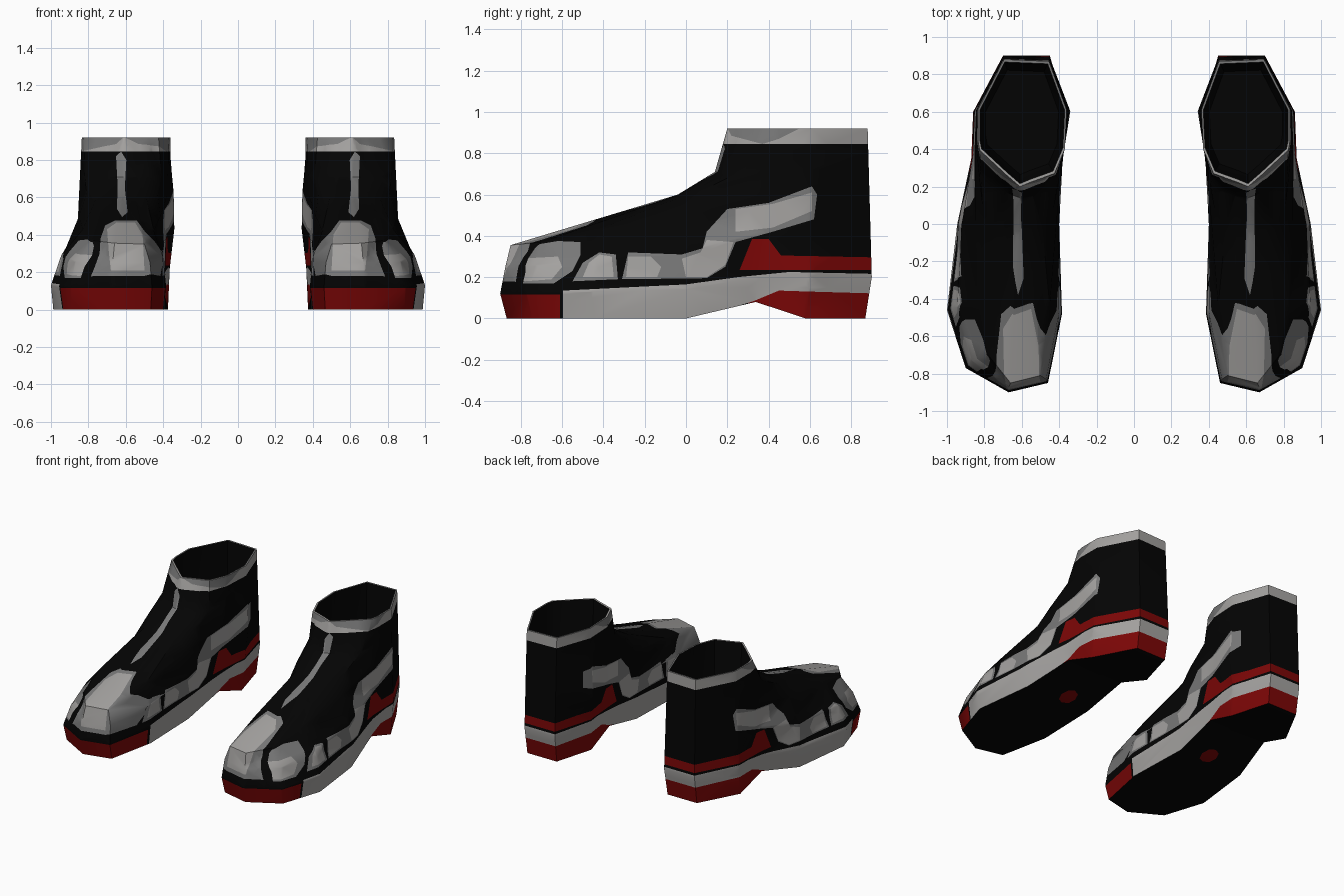
import bpy, bmesh, math
from mathutils import Vector

if "Cube" in bpy.data.objects:
    bpy.data.objects.remove(bpy.data.objects["Cube"])

BLACK, LIGHT, GREY, RED = range(4)
mats = []
for name, col in (("black", (.0012, .0012, .0012)), ("light_grey", (.37, .36, .35)),
                  ("mid_grey", (.19, .19, .19)), ("dark_red", (.2, .002, .002))):
    m = bpy.data.materials.new(name)
    m.diffuse_color = (*col, 1)
    m.use_nodes = True
    m.node_tree.nodes["Principled BSDF"].inputs["Base Color"].default_value = m.diffuse_color
    mats.append(m)

# Loop order: inner instep, inner ball, inner toe, tip, outer toe, outer ball, outer instep,
# then outer arch, outer ankle, outer heel, inner heel, inner ankle, inner arch
wide = [(.40, 0, .14), (.385, -.48, .13), (.46, -.85, .12), (.67, -.9, .12), (.90, -.77, .12),
        (1, -.46, .13), (.945, 0, .14), (.87, .35, .2), (.86, .6, .22), (.7, .9, .2),
        (.45, .9, .2), (.365, .6, .22), (.385, .35, .2)]
rim = [(.425, .27), (.48, .25), (.55, .225), (.61, .2), (.685, .265), (.755, .33), (.825, .395),
       (.835, .45), (.835, .61), (.695, .88), (.455, .87), (.36, .61), (.37, .4)]
rim = [(x, y, .92) for x, y in rim]
sole = [(.64 + (x - .64) * .965, y * .965, .08 if i in (7, 12) else 0)
        for i, (x, y, z) in enumerate(wide)]
# Front half of each upper level; the back half is blended from the wide loop to the rim
side = [(.40, 0, .33), (.40, -.47, .28), (.47, -.83, .25), (.67, -.875, .25), (.865, -.73, .26),
        (.945, -.44, .29), (.92, 0, .33)]
shoulder = [(.415, 0, .5), (.45, -.44, .42), (.50, -.81, .35), (.66, -.85, .355),
            (.78, -.70, .37), (.83, -.43, .43), (.85, 0, .5)]
instep = [(.43, .08, .62), (.49, -.02, .6), (.55, -.03, .6), (.62, -.04, .6), (.70, -.03, .6),
          (.76, -.02, .59), (.81, .08, .62)]
throat = [(.41, .25, .72), (.47, .18, .71), (.54, .15, .71), (.61, .14, .71), (.69, .17, .71),
          (.76, .21, .71), (.82, .28, .72)]


def level(front, t, bulge=0):
    back = [Vector(a).lerp(Vector(b), t) for a, b in zip(wide[7:], rim[7:])]
    back[4].x -= bulge  # inner ankle bone
    return front + [tuple(p) for p in back]


def inset(f, z):
    return [(.6 + (x - .6) * f, .56 + (y - .56) * f, z) for x, y, _ in rim]


loops = [sole, wide, level(side, .3, .023), level(shoulder, .58, .018), level(instep, .72, .008),
         level(throat, .85), rim, inset(.955, .92), inset(.92, .6), inset(.82, .32)]

# Boot shell: outside, rim, lining, insole and underside
bm = bmesh.new()
rings = [[bm.verts.new(p) for p in lp] for lp in loops]
n = len(wide)
for a, b in zip(rings, rings[1:]):
    for i in range(n):
        j = (i + 1) % n
        bm.faces.new((a[i], a[j], b[j], b[i]))
bm.faces.new(rings[-1])
s = rings[0]
bm.faces.new((s[2], s[3], s[4]))
for i, j in ((2, 4), (1, 5), (0, 6), (12, 7), (11, 8)):
    bm.faces.new((s[i], s[j], s[(j + 1) % n], s[(i - 1) % n]))
bmesh.ops.triangulate(bm, faces=bm.faces[:])
bmesh.ops.recalc_face_normals(bm, faces=bm.faces[:])


def outer(c, nn):
    return (c.x - .6) * nn.x + (c.y - .56) * nn.y > 0 and nn.z > -.55


def flank(c, nn):
    return outer(c, nn) and abs(nn.x) > .25


def outside_flank(c, nn):
    return outer(c, nn) and nn.x > .2


def inside_flank(c, nn):
    return outer(c, nn) and nn.x < -.3


def toe(c, nn):
    return outer(c, nn) and c.y < -.3


def front(c, nn):
    return outer(c, nn) and nn.y < -.05


def under(c, nn):
    return nn.z < -.55


def contains(poly, u, v):
    hit = False
    for (a, b), (c, d) in zip(poly, poly[1:] + poly[:1]):
        if (b > v) != (d > v) and u < (c - a) * (v - b) / (d - b) + a:
            hit = not hit
    return hit


def paint(axes, poly, mat, test):
    """Cut a flat outline into the faces that pass the test, then colour its inside."""
    i, j = axes
    lo = [min(p[k] for p in poly) for k in (0, 1)]
    hi = [max(p[k] for p in poly) for k in (0, 1)]

    def touched():
        out = []
        for f in bm.faces:
            us = [v.co[i] for v in f.verts]
            vs = [v.co[j] for v in f.verts]
            if (max(us) > lo[0] and min(us) < hi[0] and max(vs) > lo[1] and min(vs) < hi[1]
                    and test(f.calc_center_median(), f.normal)):
                out.append(f)
        return out

    for p, q in zip(poly, poly[1:] + poly[:1]):
        co, no = Vector((0, 0, 0)), Vector((0, 0, 0))
        co[i], co[j] = p
        no[i], no[j] = q[1] - p[1], p[0] - q[0]
        fs = touched()
        geom = fs + list({e for f in fs for e in f.edges}) + list({v for f in fs for v in f.verts})
        bmesh.ops.bisect_plane(bm, geom=geom, dist=1e-5, plane_co=co, plane_no=no.normalized())
        bm.normal_update()
    for f in touched():
        c = f.calc_center_median()
        if contains(poly, c[i], c[j]):
            f.material_index = mat


YZ, XZ, XY = (1, 2), (0, 2), (0, 1)
# Sole: toe bumper, heel block, midsole stripe, heel counter band
paint(YZ, [(-.95, -.1), (-.61, -.1), (-.61, .115), (-.95, .115)], RED, outer)
paint(YZ, [(.3, -.1), (.95, -.1), (.95, .15), (.3, .15)], RED, outer)
paint(YZ, [(-.595, -.05), (0, -.02), (.33, .085), (.45, .135), (.6, .13), (.95, .12),
           (.95, .215), (.5, .225), (.25, .2), (0, .165), (-.595, .135)], LIGHT, outer)
paint(YZ, [(.26, .235), (.95, .235), (.95, .295), (.46, .305), (.4, .385), (.32, .385)], RED, outer)
# The bumper reaches further back on the inner side
paint(YZ, [(-.62, -.1), (-.48, -.1), (-.48, .16), (-.62, .16)], BLACK, inside_flank)
paint(YZ, [(-.62, -.1), (-.5, -.1), (-.5, .115), (-.62, .115)], RED, inside_flank)
# Side overlay: mid grey with light patches
paint(YZ, [(-.31, .19), (.1, .195), (.19, .25), (.24, .37), (.42, .42), (.62, .48), (.635, .6),
           (.61, .64), (.4, .56), (.2, .53), (.1, .42), (.08, .34), (-.02, .31), (-.28, .32)],
      GREY, flank)
paint(YZ, [(.6, .47), (.68, .5), (.68, .62), (.6, .63)], GREY, inside_flank)
paint(YZ, [(-.29, .2), (-.14, .2), (-.12, .25), (-.17, .3), (-.28, .3)], LIGHT, flank)
paint(YZ, [(0, .2), (.1, .2), (.19, .26), (.23, .37), (.1, .38), (.07, .32), (-.02, .29)],
      LIGHT, flank)
paint(YZ, [(.24, .42), (.42, .44), (.61, .52), (.61, .61), (.42, .555), (.24, .53)], LIGHT, flank)
# Small panels ahead of the overlay
paint(YZ, [(-.55, .18), (-.33, .19), (-.34, .31), (-.42, .32), (-.5, .27)], GREY, flank)
paint(YZ, [(-.5, .2), (-.35, .2), (-.36, .3), (-.42, .31), (-.47, .27)], LIGHT, flank)
paint(YZ, [(-.87, .19), (-.8, .17), (-.64, .17), (-.55, .23), (-.51, .31), (-.51, .37),
           (-.62, .375), (-.8, .345)], GREY, outside_flank)
paint(YZ, [(-.85, .2), (-.78, .18), (-.65, .19), (-.6, .25), (-.62, .3), (-.8, .29)],
      LIGHT, outside_flank)
# Toe cap: grey border with a light centre, wrapping onto the inner side
paint(XZ, [(.42, .2), (.5, .18), (.79, .18), (.74, .3), (.735, .38), (.71, .45),
           (.66, .475), (.54, .475), (.50, .42), (.45, .37), (.40, .3)], GREY, toe)
paint(YZ, [(-.87, .19), (-.6, .18), (-.51, .24), (-.5, .33), (-.55, .37), (-.87, .36)],
      GREY, inside_flank)
paint(XZ, [(.5, .21), (.68, .21), (.69, .3), (.7, .43), (.65, .465), (.55, .465), (.51, .4)],
      LIGHT, toe)
# Dark seam between toe cap and outer panel
paint(XZ, [(.71, .47), (.735, .38), (.74, .3), (.765, .23), (.79, .17), (.84, .17), (.82, .23),
           (.78, .29), (.77, .34), (.785, .38), (.78, .47)], BLACK, toe)
# Lace strip, collar band with a darker throat panel, and rim
paint(XZ, [(.59, .52), (.62, .495), (.648, .54), (.643, .65), (.652, .82), (.625, .845),
           (.597, .8), (.605, .65)], GREY, front)
paint(YZ, [(0, .845), (1, .845), (1, .95), (0, .95)], LIGHT, outer)
paint(YZ, [(.2, .925), (.22, .885), (.37, .845), (.45, .87), (.56, .925)], GREY, flank)
for f in bm.faces:
    if f.normal.z > .9 and f.calc_center_median().z > .9:
        f.material_index = LIGHT if f.calc_center_median().y < .42 else GREY
# Red spot on the underside
paint(XY, [(.62 + .06 * math.cos(k * math.pi / 4), .05 + .07 * math.sin(k * math.pi / 4))
           for k in range(8)], RED, under)

bmesh.ops.triangulate(bm, faces=bm.faces[:])
right = bpy.data.meshes.new("right_boot")
bm.to_mesh(right)
bm.free()
for m in mats:
    right.materials.append(m)

# Left boot is the mirrored copy
left = right.copy()
left.name = "left_boot"
for v in left.vertices:
    v.co.x *= -1
left.flip_normals()
for me in (right, left):
    ob = bpy.data.objects.new(me.name, me)
    bpy.context.collection.objects.link(ob)
    bpy.ops.object.select_all(action='DESELECT')
    ob.select_set(True)
    bpy.context.view_layer.objects.active = ob
    bpy.ops.object.shade_smooth_by_angle(angle=math.radians(45))
